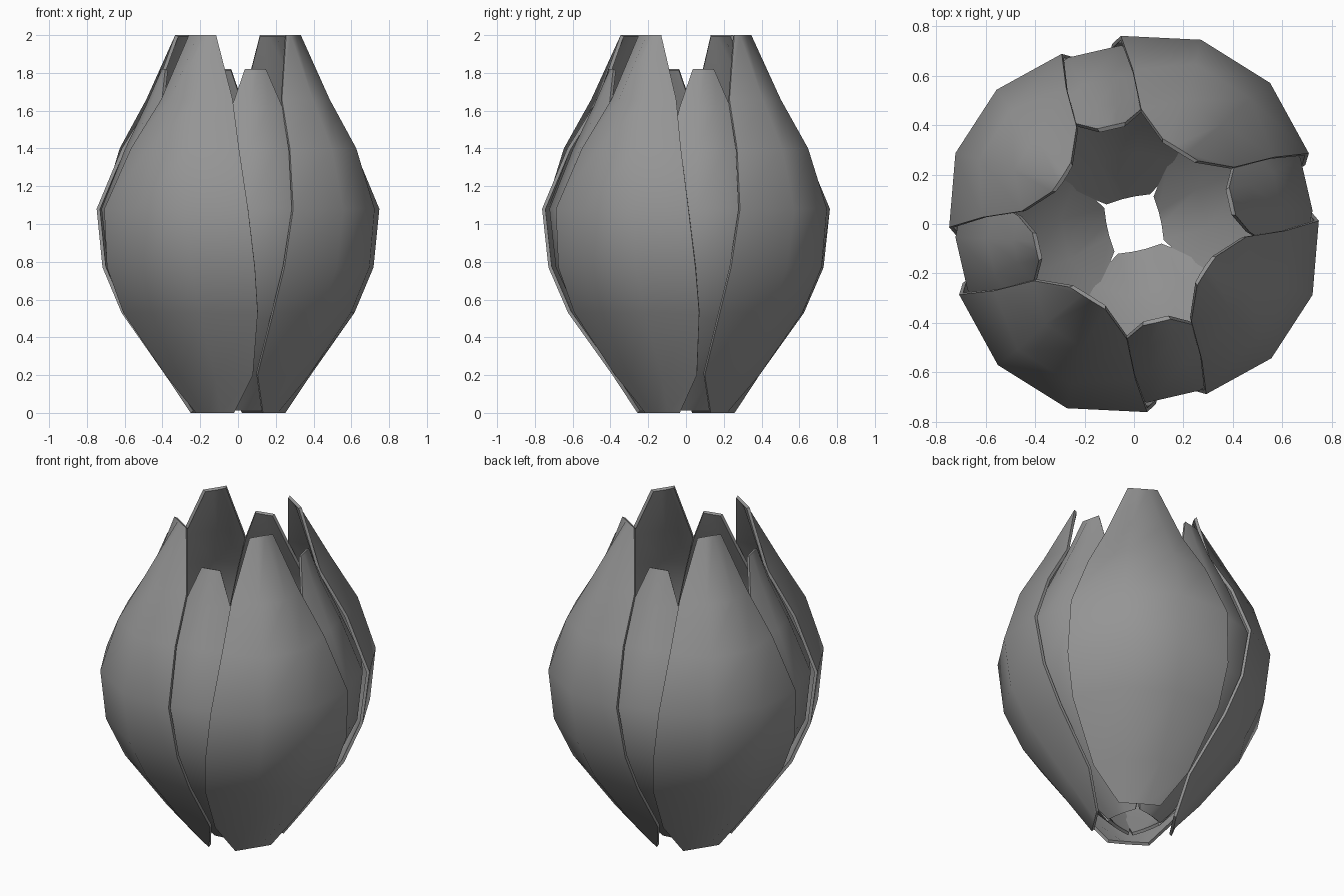
import bpy, bmesh, math

cube = bpy.data.objects.get("Cube")
if cube:
    bpy.data.objects.remove(cube)

grey = bpy.data.materials.new("petal_grey")
grey.use_nodes = True
GREY = (0.3, 0.3, 0.3, 1)
grey.diffuse_color = GREY
grey.node_tree.nodes["Principled BSDF"].inputs["Base Color"].default_value = GREY

# Petal rows from base to tip: height, middle radius, edge radius, half angle
OUTER = [(0, .235, .257, 27), (.2, .405, .395, 43), (.53, .645, .63, 41),
         (.77, .755, .73, 38.5), (1.08, .79, .76, 35.5), (1.4, .69, .625, 32),
         (1.66, .54, .465, 28), (2, .355, .363, 13)]
INNER = [(.012, .125, .15, 40), (.2, .31, .31, 48), (.5, .565, .555, 38),
         (.77, .69, .675, 31), (1.08, .725, .70, 26), (1.4, .60, .565, 22),
         (1.62, .495, .47, 17), (1.82, .41, .413, 8)]


def petal(name, rows, heading, girth=1, spread=0):
    """Curved sheet of three strips, thickened inward."""
    bm = bmesh.new()
    grid = []
    for z, mid, edge, half in rows:
        row = []
        for t in (-1, -1 / 3, 1 / 3, 1):
            r = girth * (edge if abs(t) == 1 else mid)
            a = math.radians(heading + t * (half + spread))
            row.append(bm.verts.new((r * math.cos(a), r * math.sin(a), z)))
        grid.append(row)
    for low, high in zip(grid, grid[1:]):
        for i in range(3):
            bm.faces.new((low[i], low[i + 1], high[i + 1], high[i]))
    mesh = bpy.data.meshes.new(name)
    bm.to_mesh(mesh)
    bm.free()
    mesh.materials.append(grey)
    ob = bpy.data.objects.new(name, mesh)
    bpy.context.collection.objects.link(ob)
    solid = ob.modifiers.new("thickness", "SOLIDIFY")
    solid.thickness = 0.018
    solid.offset = -1
    bpy.ops.object.select_all(action="DESELECT")
    ob.select_set(True)
    bpy.context.view_layer.objects.active = ob
    bpy.ops.object.modifier_apply(modifier=solid.name)
    # Keep the sheared rims flush with the ground and the tip height
    for v in mesh.vertices:
        v.co.z = min(max(v.co.z, rows[0][0]), rows[-1][0])
    bpy.ops.object.shade_smooth_by_angle(angle=math.radians(40))


# Two opposite pairs of outer petals, the second pair a little slimmer
for name, heading in (("back_left", 58), ("front_right", 238)):
    petal("outer_petal_" + name, OUTER, heading, 1.005, 0.5)
for name, heading in (("back_right", 147), ("front_left", 327)):
    petal("outer_petal_" + name, OUTER, heading, 0.985, -1.5)
# Four inner petals filling the gaps
for i, side in enumerate(("left", "back", "right", "front")):
    petal("inner_petal_" + side, INNER, 13 + 90 * i)
